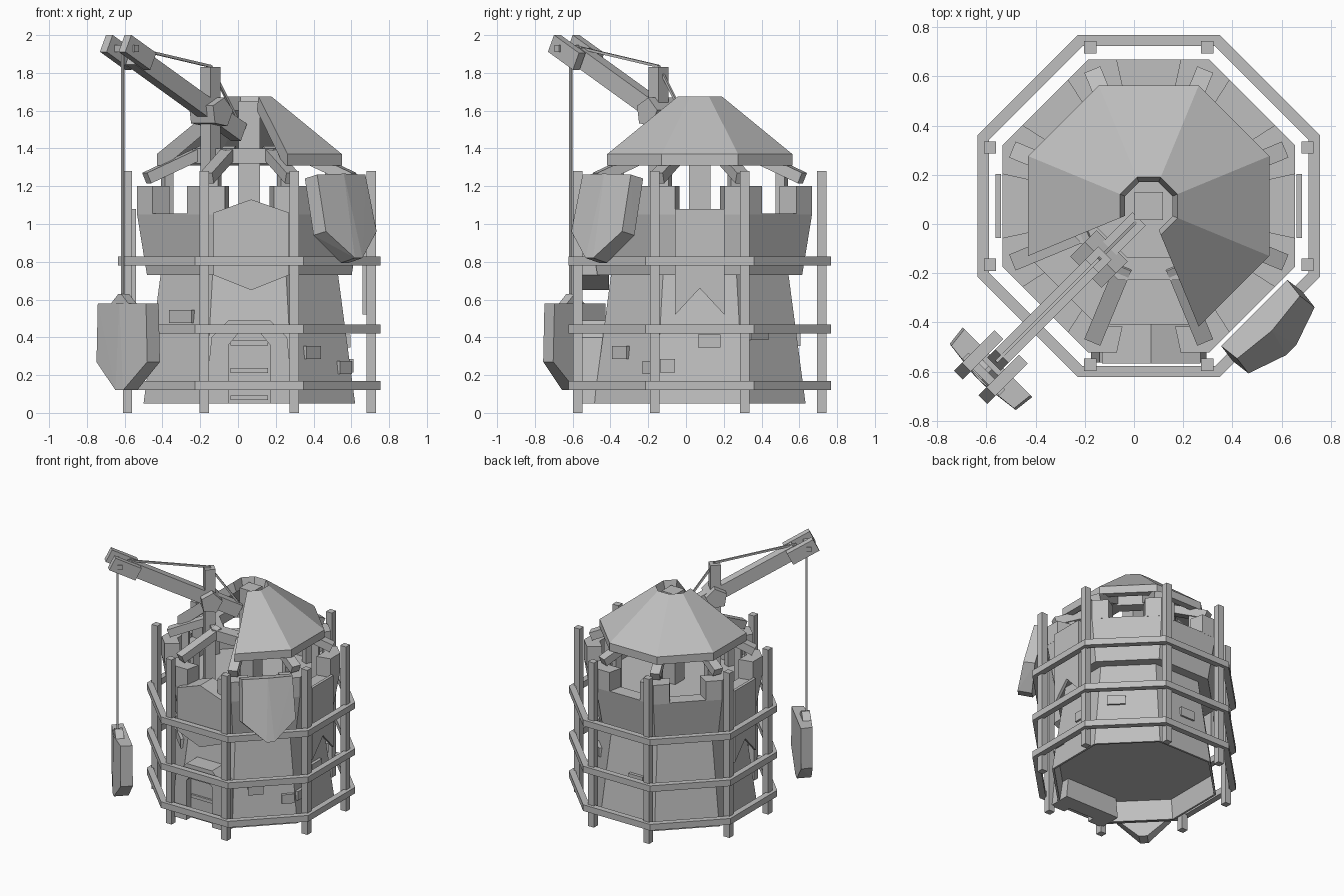
import bpy, bmesh, math
from mathutils import Vector as V

cube = bpy.data.objects.get("Cube")
if cube:
    bpy.data.objects.remove(cube)

stone = bpy.data.materials.new("plain_grey")
stone.use_nodes = True
GREY = (0.52, 0.52, 0.52, 1)
stone.diffuse_color = GREY
stone.node_tree.nodes["Principled BSDF"].inputs["Base Color"].default_value = GREY

C = V((0.06, 0.073, 0))      # tower axis
UP = V((0, 0, 1))


def finish(name, bm):
    bmesh.ops.remove_doubles(bm, verts=bm.verts, dist=1e-5)
    bmesh.ops.recalc_face_normals(bm, faces=bm.faces)
    mesh = bpy.data.meshes.new(name)
    bm.to_mesh(mesh)
    bm.free()
    mesh.materials.append(stone)
    ob = bpy.data.objects.new(name, mesh)
    bpy.context.collection.objects.link(ob)
    return ob


def polar(deg):
    a = math.radians(deg)
    return V((math.cos(a), math.sin(a), 0))


def lathe(name, prof, first=0, count=8):
    """Closed (apothem, z) profile swept round the octagon, whole or in part."""
    bm = bmesh.new()
    k = 1 / math.cos(math.pi / 8)
    cols = [[bm.verts.new(C + polar(22.5 + 45 * i) * r * k + UP * z) for r, z in prof]
            for i in range(first, first + count + (count < 8))]
    n = len(prof)
    for i in range(count):
        a, b = cols[i], cols[(i + 1) % len(cols)]
        for j in range(n):
            m = (j + 1) % n
            if prof[j][0] or prof[m][0]:
                bm.faces.new((a[j], b[j], b[m], a[m]))
    if count < 8:
        bm.faces.new(cols[0])
        bm.faces.new(cols[-1])
    return finish(name, bm)


def prism(name, pts, origin, u, v, w):
    """Flat outline in the u, v plane, extruded by the vector w."""
    bm = bmesh.new()
    lo = [bm.verts.new(origin + u * a + v * b) for a, b in pts]
    hi = [bm.verts.new(q.co + w) for q in lo]
    bm.faces.new(lo)
    bm.faces.new(hi)
    for i in range(len(lo)):
        j = (i + 1) % len(lo)
        bm.faces.new((lo[i], lo[j], hi[j], hi[i]))
    return finish(name, bm)


def beam(name, a, b, w, h, side=None):
    a, b = V(a), V(b)
    d = (b - a).normalized()
    s = side or d.cross(UP).normalized()
    t = s.cross(d)
    rect = [(-w / 2, -h / 2), (w / 2, -h / 2), (w / 2, h / 2), (-w / 2, h / 2)]
    return prism(name, rect, a, s, t, b - a)


def kite(name, mid, u, v):
    """Ridged shield with a pointed foot, by convex hull."""
    w = u.cross(v)
    bm = bmesh.new()
    for a, b in ((-.19, .23), (0, .23), (.19, .23), (.2, -.08), (0.03, -.23), (-.03, -.23), (-.2, -.08)):
        bm.verts.new(mid + u * a + v * b - w * .05)
        bm.verts.new(mid + u * a * .95 + v * b + w * (.055 if abs(a) < .1 else .035))
    bmesh.ops.convex_hull(bm, input=bm.verts)
    return finish(name, bm)


# Tower body with overhanging parapet and a hollow foot
lathe("tower", [(0, .2), (.525, .2), (.545, .05), (.56, .05), (.47, .73), (.542, .73), (.595, 1.055),
                (.49, 1.055), (.49, .95), (0, .95)])

# Corner merlons, with gaps that narrow inward
for i in range(8):
    n, m = polar(45 * i), polar(45 * i + 45)
    t, s, c = polar(45 * i + 90), polar(45 * i + 135), polar(45 * i + 22.5) / math.cos(math.pi / 8)
    foot = [n * .595 + t * .13, c * .595, m * .595 - s * .13,
            m * .49 - s * .107, c * .49, n * .49 + t * .107]
    prism("merlon", [(p.x, p.y) for p in foot], C + UP * 1.05, V((1, 0, 0)), V((0, 1, 0)), UP * .15)

# Scaffold rings and posts
for z in (.12, .42, .78):
    lathe("scaffold_ring", [(.65, z), (.695, z), (.695, z + .048), (.65, z + .048)])
for a, b in ((.645, .238), (.238, .645)):
    for sx in (-1, 1):
        for sy in (-1, 1):
            p = C + V((a * sx, b * sy, 0))
            beam("scaffold_post", p, p + UP * 1.28, .05, .05, V((1, 0, 0)))

# Roof shell, open at the front left, on a timber frame
lathe("roof", [(.117, 1.675), (.49, 1.37), (.49, 1.31), (.44, 1.31), (.097, 1.6)], -2, 6)
lathe("roof_frame_ring", [(.21, 1.32), (.3, 1.32), (.3, 1.4), (.21, 1.4)])
for i in range(8):
    d = polar(22.5 + 45 * i)
    beam("rafter", C + d * .26 + UP * 1.385, C + d * .588 + UP * 1.243, .07, .06)
    beam("rafter_post", C + d * .47 + UP * .95, C + d * .47 + UP * 1.28, .05, .05, d)
beam("centre_pillar", C + UP * .95, C + UP * 1.65, .115, .115, V((1, 0, 0)))

# Swallow-tailed banners on both sides
for deg in (0, 180):
    n, t = polar(deg), polar(deg + 90)
    prism("banner", [(-.13, 1.08), (.13, 1.08), (.13, .52), (0, .66), (-.13, .52)],
          C + n * .6, t, UP, n * .022)

# Front bay above the door
X, FRONT = V((1, 0, 0)), V((0, -1, 0))
prism("front_bay", [(-.2, 1.06), (0, 1.13), (.2, 1.06), (.2, .73), (0, .65), (-.2, .73)],
      C + X * .01 + FRONT * .48, X, UP, FRONT * .16)

# Door surround, leaf and rails
prism("door_surround", [(-.235, .05), (-.2, .4), (-.11, .49), (.11, .49), (.2, .4), (.235, .05),
                        (.11, .05), (.11, .36), (.06, .42), (-.06, .42), (-.11, .36), (-.11, .05)],
      C + FRONT * .46, X, UP, FRONT * .175)
prism("door_leaf", [(-.11, .05), (-.11, .36), (-.06, .42), (.06, .42), (.11, .36), (.11, .05)],
      C + FRONT * .46, X, UP, FRONT * .12)
for z in (.08, .225, .37):
    beam("door_rail", C + FRONT * .585 + X * -.1 + UP * z, C + FRONT * .585 + X * .1 + UP * z, .02, .025)

# Loose stones standing proud of the walls: side angle, offset, height, width
for deg, u, z, w in ((225, 0, .51, .17), (315, -.06, .32, .11), (315, .17, .24, .09), (0, .05, .38, .12),
                     (0, -.17, .25, .08), (90, .05, .39, .12), (45, -.08, .42, .13)):
    n, t = polar(deg), polar(deg + 90)
    p = C + n * (.545 - z * .132) + t * u + UP * z
    beam("proud_stone", p - t * w / 2, p + t * w / 2, .08, .07)

# Crane: mast, jib, collar and fork
E = polar(225)
P = polar(315)
D = (E + UP * .51).normalized()
tip = V((-.61, -.61, 1.929))
base = V((.005, .005, 1.485))
mast = V((-.145, -.145, 0))
beam("crane_mast", mast + UP * .95, mast + UP * 1.83, .075, .075, P)
beam("crane_jib", base, tip - D * .09, .075, .1)
knee = mast + UP * 1.59
spin = D.cross(P)
penta = [(.08 * math.cos(a * math.tau / 5), .08 * math.sin(a * math.tau / 5)) for a in range(5)]
prism("crane_collar", penta, knee - P * .09, D, spin, P * .18)
for s in (-1, 1):
    q = tip + P * .07 * s
    beam("crane_fork", q - D * .15, q + D * .06, .05, .1)
beam("fork_pin", tip - P * .105, tip + P * .105, .035, .035)

# Ropes
top = mast + UP * 1.835
beam("stay_rope", tip - D * .08 + UP * .04, top, .014, .014)
beam("stay_rope", top, base + UP * .05, .014, .014)
beam("hoist_rope", tip, V((tip.x, tip.y, .6)), .014, .014, P)

# Hanging shield with its lifting eye, and the shield leaning on the scaffold
hang = V((-.59, -.597, .35))
kite("hanging_shield", hang, P, UP)
eye = V((-.605, -.605, .575))
prism("lifting_eye", [(-.07, 0), (.07, 0), (.01, .055), (-.01, .055)], eye - E * .03, P, UP, E * .06)
lean = (UP - P * .25).normalized()
kite("leaning_shield", V((.562, -.435, 1.03)), polar(45), lean)
